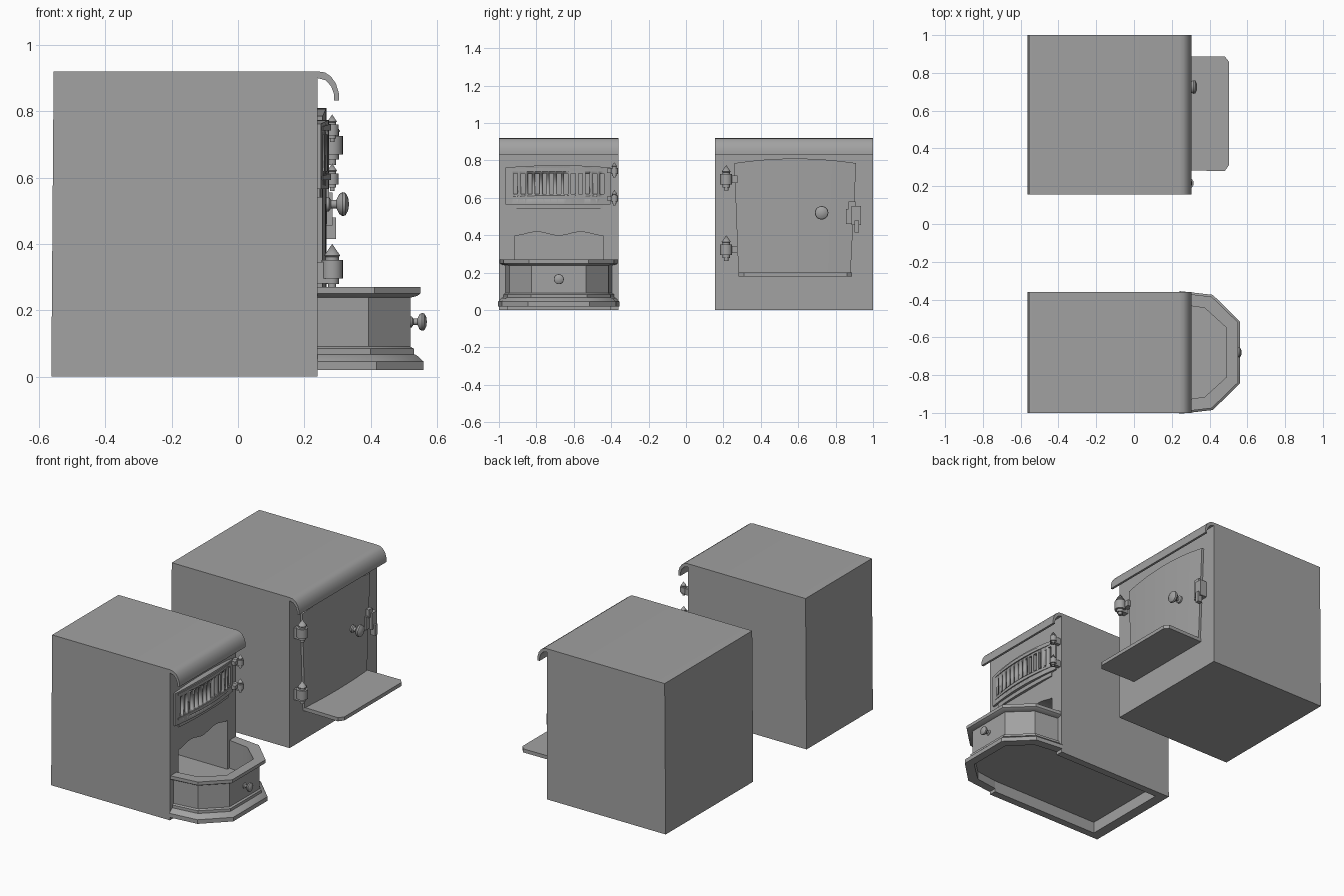
import bpy, bmesh, math
from mathutils import Vector, Matrix

old = bpy.data.objects.get("Cube")
if old:
    bpy.data.objects.remove(old)

iron = bpy.data.materials.new("grey_iron")
iron.use_nodes = True
GREY = (0.36, 0.36, 0.36, 1)
iron.diffuse_color = GREY
iron.node_tree.nodes["Principled BSDF"].inputs["Base Color"].default_value = GREY


def finish(name, bm):
    bmesh.ops.recalc_face_normals(bm, faces=bm.faces)
    mesh = bpy.data.meshes.new(name)
    bm.to_mesh(mesh)
    bm.free()
    mesh.materials.append(iron)
    ob = bpy.data.objects.new(name, mesh)
    bpy.context.collection.objects.link(ob)
    bpy.ops.object.select_all(action='DESELECT')
    ob.select_set(True)
    bpy.context.view_layer.objects.active = ob
    bpy.ops.object.shade_smooth_by_angle(angle=math.radians(35))
    return ob


def prism(name, pts, offset):
    """Extrude a closed 3D outline by an offset."""
    bm = bmesh.new()
    face = bm.faces.new([bm.verts.new(p) for p in pts])
    res = bmesh.ops.extrude_face_region(bm, geom=[face], use_keep_orig=True)
    moved = [g for g in res["geom"] if isinstance(g, bmesh.types.BMVert)]
    bmesh.ops.translate(bm, verts=moved, vec=offset)
    return finish(name, bm)


def boxes(name, bounds):
    """One object holding boxes given by low and high corners."""
    bm = bmesh.new()
    for lo, hi in bounds:
        lo, hi = Vector(lo), Vector(hi)
        mat = Matrix.Translation((lo + hi) / 2) @ Matrix.Diagonal((*(hi - lo), 1))
        bmesh.ops.create_cube(bm, size=1, matrix=mat)
    return finish(name, bm)


def lathe(name, profile, loc, axis, scale=1.0, seg=20):
    """Spin (radius, height) pairs around the x or z axis."""
    bm = bmesh.new()
    verts = [bm.verts.new((r * scale, 0, h * scale)) for r, h in profile]
    edges = [bm.edges.new(pair) for pair in zip(verts, verts[1:])]
    bmesh.ops.spin(bm, geom=verts + edges, cent=(0, 0, 0), axis=(0, 0, 1),
                   angle=math.tau, steps=seg, use_duplicate=False)
    bmesh.ops.remove_doubles(bm, verts=bm.verts, dist=1e-5)
    turn = Matrix.Rotation(math.pi / 2, 4, 'Y') if axis == 'x' else Matrix()
    bmesh.ops.transform(bm, matrix=Matrix.Translation(loc) @ turn, verts=bm.verts)
    return finish(name, bm)


def cut(ob, cutter):
    mod = ob.modifiers.new("cut", 'BOOLEAN')
    mod.operation, mod.solver, mod.object = 'DIFFERENCE', 'EXACT', cutter
    cutter.hide_render = True
    bpy.context.view_layer.objects.active = ob
    bpy.ops.object.modifier_apply(modifier="cut")
    bpy.data.objects.remove(cutter)


def bowed_panel(name, low, high, z0, z1, arch, x_edge, bow, n=16):
    """Plate on the front; low/high are the y ends of its lower and upper edge."""
    bm = bmesh.new()
    rows = []
    for i in range(n + 1):
        t = i / n
        k = 1 - (2 * t - 1) ** 2
        yb, yt = (a + (b - a) * t for a, b in (low, high))
        x, top = x_edge + bow * k, z1 + arch * k
        rows.append([bm.verts.new(p) for p in
                     ((FRONT - 0.004, yb, z0), (x, yb, z0), (x, yt, top), (FRONT - 0.004, yt, top))])
    for a, b in zip(rows, rows[1:]):
        for j in range(4):
            bm.faces.new((a[j], a[j - 1], b[j - 1], b[j]))
    bm.faces.new(rows[0])
    bm.faces.new(rows[-1])
    return finish(name, bm)


FRONT = 0.24
# Side profile of the casing with its rolled front lip
CASE = [(-0.563, 0), (FRONT, 0), (FRONT, 0.9), (0.265, 0.893), (0.281, 0.875), (0.29, 0.85),
        (0.29, 0.832), (0.304, 0.832), (0.304, 0.855), (0.295, 0.884), (0.28, 0.905),
        (0.262, 0.917), (0.24, 0.92), (-0.556, 0.92)]


def casing(name, y0, y1):
    return prism(name, [(x, y0, z) for x, z in CASE], (0, y1 - y0, 0))


def hinge(name, y, z, s, strap):
    pin = [(0, -0.062), (0.012, -0.062), (0.012, -0.046), (0.02, -0.046), (0.02, -0.03),
           (0.032, -0.03), (0.032, 0.026), (0.02, 0.026), (0.02, 0.036), (0.024, 0.04), (0, 0.075)]
    lathe(name + "_pin", pin, (0.284, y, z), 'z', s)
    boxes(name + "_strap", [((FRONT - 0.01, y - 0.018 * s, z - 0.045 * s),
                             (0.278, y + 0.018 * s, z + 0.02 * s)),
                            ((FRONT - 0.01, min(y, y + strap), z - 0.02 * s),
                             (0.275, max(y, y + strap), z + 0.018 * s))])


KNOB = [(0, 0), (0.022, 0), (0.022, 0.012), (0.013, 0.018), (0.013, 0.035), (0.03, 0.043),
        (0.036, 0.053), (0.034, 0.062), (0.02, 0.07), (0, 0.073)]

# ---- Small open-fire stove ----
MID = -0.68
small = casing("small_stove_casing", -1.0, -0.36)
steps = 24
arch = [(-0.3, MID - 0.235 + 0.47 * i / steps, 0.408 - 0.01 * math.cos(4 * math.pi * i / steps))
        for i in range(steps + 1)]
fire = prism("fire_cutter", [(-0.3, MID - 0.235, 0.1)] + arch + [(-0.3, MID + 0.235, 0.1)], (0.6, 0, 0))
cut(small, fire)
cut(small, boxes("underside_cutter", [((-0.5, MID - 0.275, -0.1), (0.3, MID + 0.275, 0.07))]))

# Faceted hearth: stepped plinth, wall, rim, inner basin
bm = bmesh.new()
rings = []
for d, z in [(0.05, 0.07), (0.05, 0.02), (0, 0.02), (0, 0.045), (0.022, 0.065), (0.03, 0.067),
             (0.03, 0.084), (0.04, 0.09), (0.04, 0.238), (0.02, 0.243), (0.01, 0.25),
             (0.01, 0.27), (0.07, 0.27), (0.07, 0.1)]:
    half = [(FRONT, 0.325 - d), (0.417 - 0.6 * d, 0.305 - d), (0.56 - d, 0.165 - 0.5 * d)]
    outline = [(x, -w) for x, w in half] + [(x, w) for x, w in reversed(half)]
    rings.append([bm.verts.new((x, MID + w, z)) for x, w in outline])
for a, b in zip(rings, rings[1:]):
    for j in range(5):
        bm.faces.new((a[j], a[j + 1], b[j + 1], b[j]))
bm.faces.new(rings[0])
bm.faces.new(rings[-1])
finish("hearth", bm)
lathe("hearth_knob", KNOB, (0.515, MID, 0.165), 'x', 0.75)

# Slotted grille door with its raised frame and sill
grille = bowed_panel("grille_door", (-0.965, -0.405), (-0.965, -0.405), 0.565, 0.762, 0.012, 0.25, 0.024)
slots = [((0.2, MID - 0.242 + 0.0385 * i, 0.62), (0.35, MID - 0.22 + 0.0385 * i, 0.73))
         for i in range(13)]
cut(grille, boxes("slot_cutter", slots))
for n, z in (("lower", 0.593), ("upper", 0.742)):
    bowed_panel(n + "_grille_moulding", (-0.94, -0.43), (-0.94, -0.43), z, z + 0.012, 0.008, 0.256, 0.025)
bowed_panel("sill", (-0.92, -0.445), (-0.92, -0.445), 0.54, 0.572, 0, 0.247, 0.01)
for i, z in enumerate((0.745, 0.597)):
    hinge(f"grille_hinge_{i}", -0.383, z, 0.6, -0.04)

# ---- Large stove with closed door ----
casing("large_stove_casing", 0.155, 1.0)
bowed_panel("door", (0.28, 0.88), (0.258, 0.91), 0.2, 0.785, 0.025, 0.255, 0.012)
shelf = [(0.23, 0.285), (0.48, 0.28), (0.502, 0.31), (0.502, 0.86), (0.48, 0.888), (0.23, 0.885)]
prism("shelf", [(x, y, 0.18) for x, y in shelf], (0, 0, 0.022))
lathe("door_knob", KNOB, (0.262, 0.725, 0.52), 'x')
for i, z in enumerate((0.7, 0.325)):
    hinge(f"door_hinge_{i}", 0.215, z, 1.0, 0.06)
# Latch keeper and hanging lever
boxes("door_latch", [((0.235, 0.855, 0.46), (0.268, 0.9, 0.54)),
                     ((0.235, 0.885, 0.455), (0.285, 0.935, 0.555)),
                     ((0.265, 0.9, 0.415), (0.295, 0.925, 0.48)),
                     ((0.235, 0.87, 0.53), (0.275, 0.905, 0.58))])
